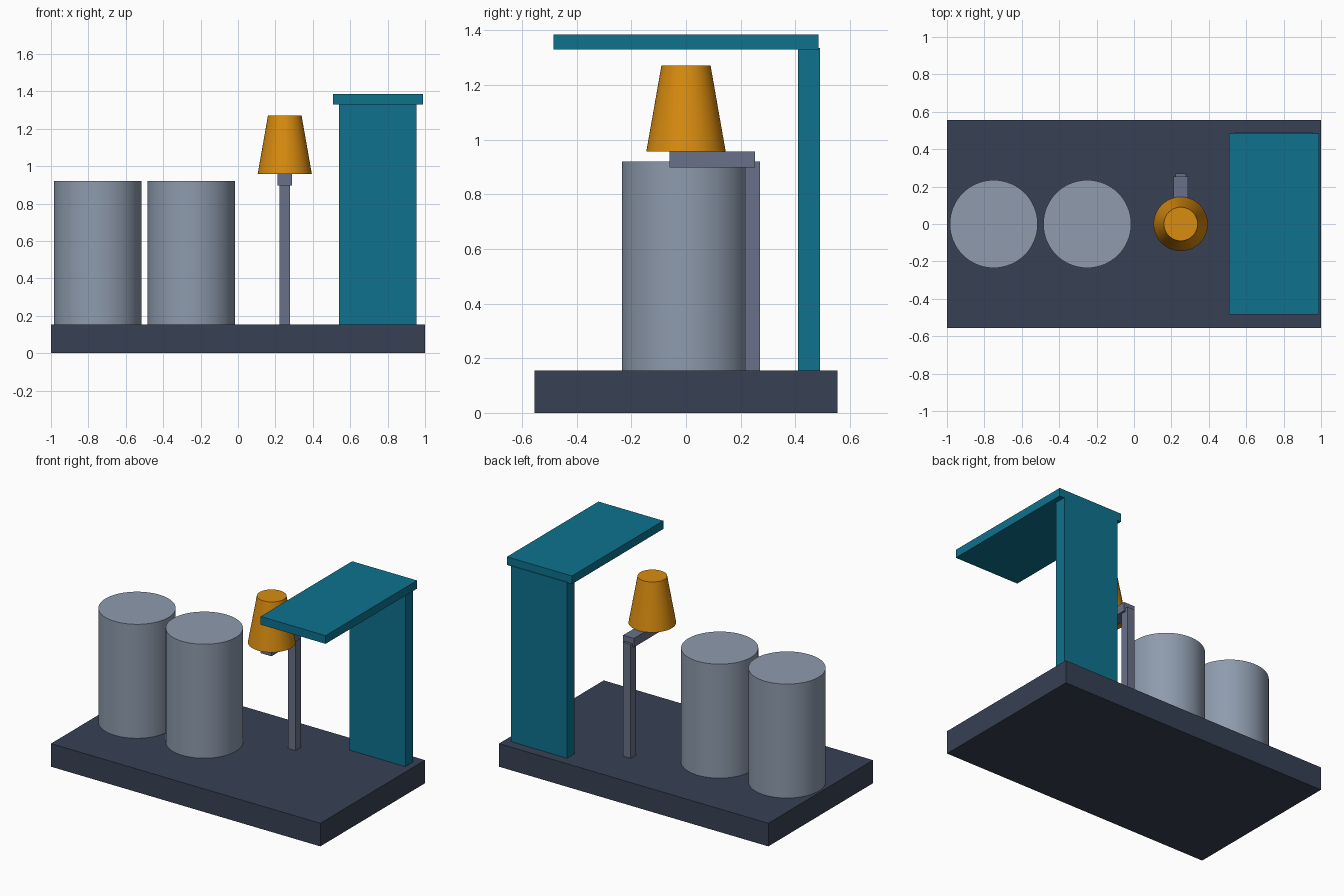
import bpy
import math

cube = bpy.data.objects.get("Cube")
if cube:
    bpy.data.objects.remove(cube, do_unlink=True)


def to_linear(v):
    v /= 255
    return v / 12.92 if v <= 0.04045 else ((v + 0.055) / 1.055) ** 2.4


def material(name, rgb):
    mat = bpy.data.materials.new(name)
    mat.use_nodes = True
    color = (*[to_linear(v) for v in rgb], 1)
    mat.diffuse_color = color
    mat.node_tree.nodes["Principled BSDF"].inputs["Base Color"].default_value = color
    return mat


def box(name, low, high, mat):
    center = [(a + b) / 2 for a, b in zip(low, high)]
    bpy.ops.mesh.primitive_cube_add(size=1, location=center)
    obj = bpy.context.object
    obj.name = name
    obj.scale = [b - a for a, b in zip(low, high)]
    bpy.ops.object.transform_apply(location=False, rotation=False, scale=True)
    obj.data.materials.append(mat)


def round_part(name, x, bottom_radius, top_radius, bottom, top, mat):
    bpy.ops.mesh.primitive_cone_add(
        vertices=64, radius1=bottom_radius, radius2=top_radius,
        depth=top - bottom, location=(x, 0, (bottom + top) / 2))
    obj = bpy.context.object
    obj.name = name
    obj.data.materials.append(mat)
    bpy.ops.object.shade_smooth_by_angle(angle=math.radians(30))


slate = material("dark slate", (55, 65, 84))
steel = material("light steel", (142, 155, 173))
iron = material("grey iron", (104, 113, 136))
amber = material("amber", (217, 140, 15))
teal = material("teal", (14, 114, 143))

# Base slab
deck = 0.155
box("base", (-1, -0.555, 0), (1, 0.555, deck), slate)

# Twin tanks
for side, x in (("right", -0.75), ("left", -0.25)):
    round_part(side + "_tank", x, 0.235, 0.235, deck, 0.92, steel)

# Post, arm and hood
box("post", (0.222, 0.215, deck), (0.277, 0.27, 0.92), iron)
box("arm", (0.21, -0.06, 0.897), (0.29, 0.253, 0.957), iron)
round_part("hood", 0.25, 0.145, 0.09, 0.957, 1.27, amber)

# Back panel and canopy
box("back_panel", (0.54, 0.41, deck), (0.955, 0.49, 1.335), teal)
box("canopy", (0.508, -0.485, 1.33), (0.99, 0.485, 1.385), teal)
